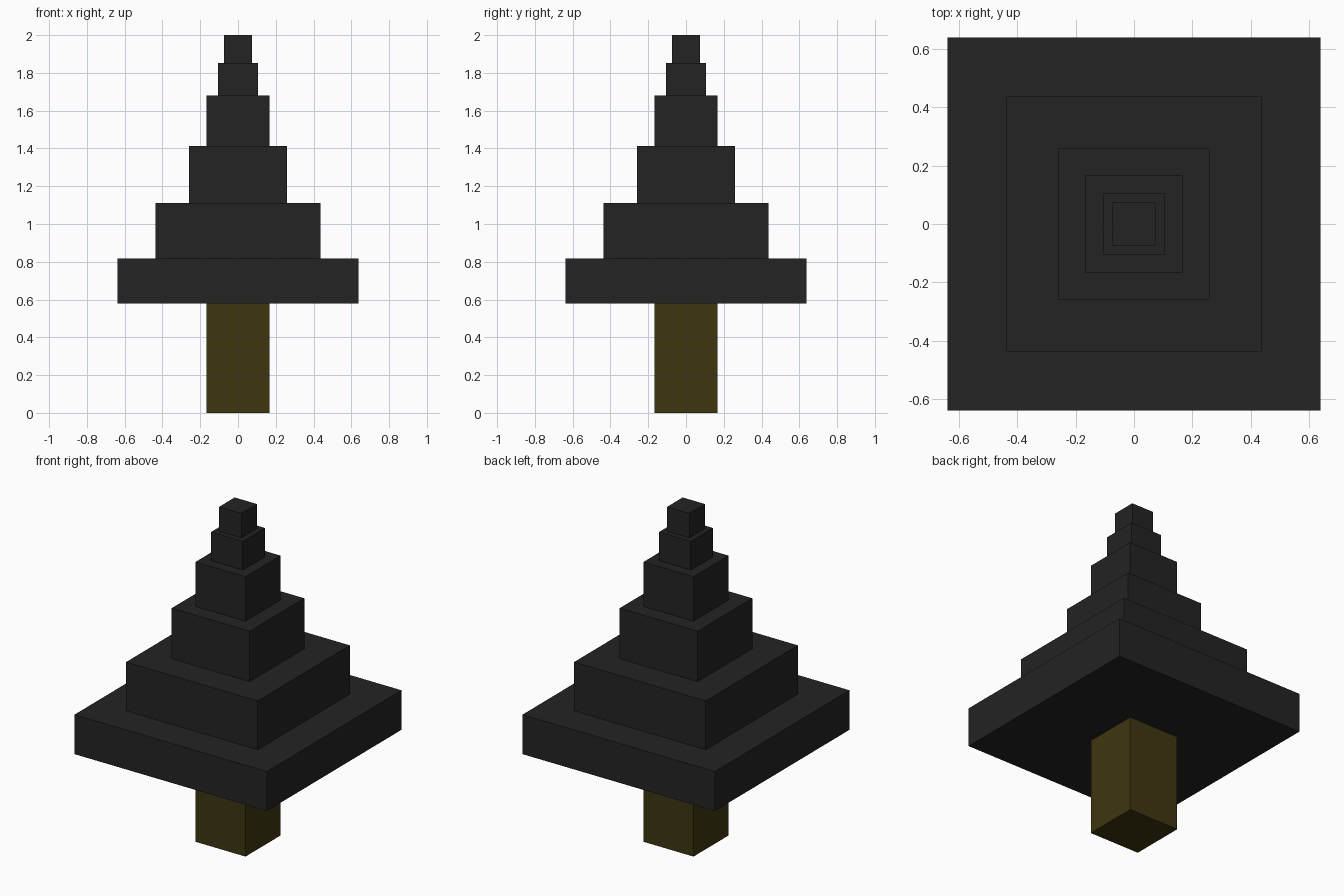
import bpy
import bmesh

if "Cube" in bpy.data.objects:
    bpy.data.objects.remove(bpy.data.objects["Cube"])


def material(name, rgb):
    m = bpy.data.materials.new(name)
    m.diffuse_color = (*rgb, 1.0)
    m.use_nodes = True
    m.node_tree.nodes["Principled BSDF"].inputs["Base Color"].default_value = m.diffuse_color
    return m


def block(name, half, z0, z1, mat):
    """Square box centred on the z axis, from z0 to z1."""
    bm = bmesh.new()
    bmesh.ops.create_cube(bm, size=1.0)
    for v in bm.verts:
        v.co.x *= 2 * half
        v.co.y *= 2 * half
        v.co.z = z0 if v.co.z < 0 else z1
    mesh = bpy.data.meshes.new(name)
    bm.to_mesh(mesh)
    bm.free()
    mesh.materials.append(mat)
    obj = bpy.data.objects.new(name, mesh)
    bpy.context.collection.objects.link(obj)
    return obj


bark = material("dark olive bark", (0.048, 0.037, 0.005))
foliage = material("near black foliage", (0.017, 0.017, 0.017))

# Trunk
block("trunk", 0.167, 0.0, 0.58, bark)

# Stacked foliage tiers: half width, top height
tiers = [(0.639, 0.817), (0.437, 1.11), (0.259, 1.413),
         (0.166, 1.68), (0.105, 1.853), (0.074, 2.0)]
bottom = 0.58
for i, (half, top) in enumerate(tiers, 1):
    block(f"foliage_tier_{i}", half, bottom, top, foliage)
    bottom = top
